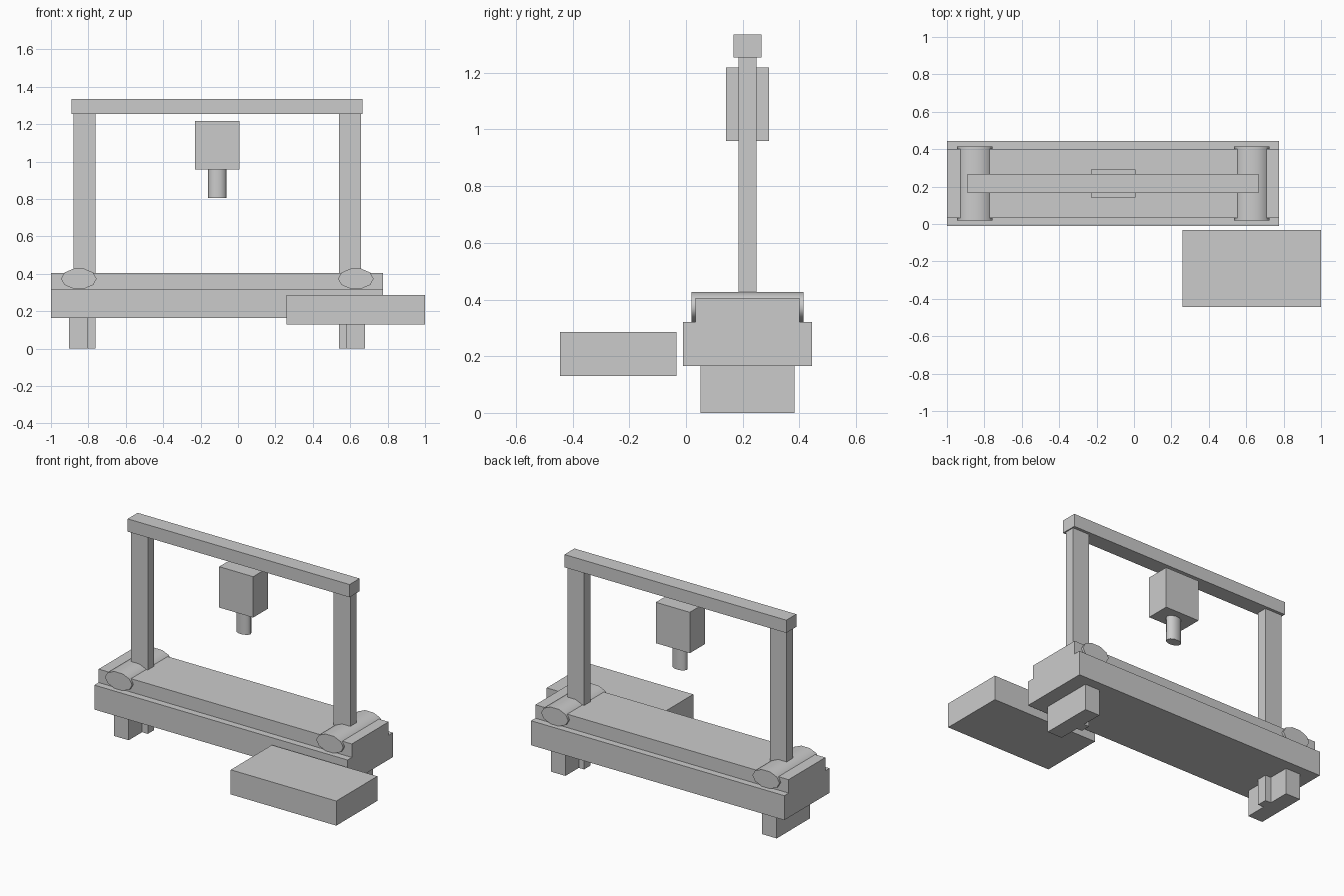
import bpy
import math
from mathutils import Matrix

if "Cube" in bpy.data.objects:
    bpy.data.objects.remove(bpy.data.objects["Cube"])

MID_Y = 0.217  # centre line of the conveyor


def box(name, x, y, z):
    """Box from (min, max) ranges on each axis."""
    bpy.ops.mesh.primitive_cube_add(size=1)
    ob = bpy.context.object
    ob.name = name
    size = [r[1] - r[0] for r in (x, y, z)]
    mid = [(r[0] + r[1]) / 2 for r in (x, y, z)]
    ob.data.transform(Matrix.Translation(mid) @ Matrix.Diagonal((*size, 1)))
    return ob


def oval_cylinder(name, centre, rx, ry, depth, along_y=False):
    """Ten-sided flattened cylinder with a corner on the +x side."""
    bpy.ops.mesh.primitive_cylinder_add(vertices=10, radius=1, depth=1)
    ob = bpy.context.object
    ob.name = name
    m = Matrix.Diagonal((rx, ry, depth, 1)) @ Matrix.Rotation(math.radians(90), 4, 'Z')
    if along_y:
        m = Matrix.Rotation(math.radians(90), 4, 'X') @ m
    ob.data.transform(Matrix.Translation(centre) @ m)
    bpy.ops.object.shade_smooth_by_angle(angle=math.radians(60))
    # a vertex must sit on the x axis
    return ob


def across(half):
    return (MID_Y - half, MID_Y + half)


# Conveyor bed and belt
box("conveyor_bed", (-1.0, 0.775), across(0.227), (0.165, 0.32))
box("conveyor_belt", (-1.0, 0.775), across(0.184), (0.32, 0.405))

# Rollers, feet and gantry posts at each end
ends = {
    "left": (-0.851, (-0.904, -0.802), (-0.88, -0.762)),
    "right": (0.63, (0.577, 0.68), (0.54, 0.658)),
}
for side, (roller_x, foot_x, post_x) in ends.items():
    roller = oval_cylinder(side + "_roller", (0, 0, 0), 0.095, 0.056, 0.396, along_y=True)
    roller.data.transform(Matrix.Translation((roller_x, MID_Y, 0.374)))
    box(side + "_foot", foot_x, across(0.166), (0.0, 0.165))
    box(side + "_post", post_x, across(0.032), (0.0, 1.254))

# Overhead beam
box("top_beam", (-0.89, 0.665), across(0.05), (1.254, 1.335))

# Tool head with its nozzle
box("tool_head", (-0.231, 0.007), across(0.075), (0.959, 1.218))
oval_cylinder("nozzle", (-0.111, MID_Y, 0.883), 0.049, 0.032, 0.153)

# Side tray
box("side_tray", (0.26, 1.0), (-0.444, -0.033), (0.13, 0.286))
